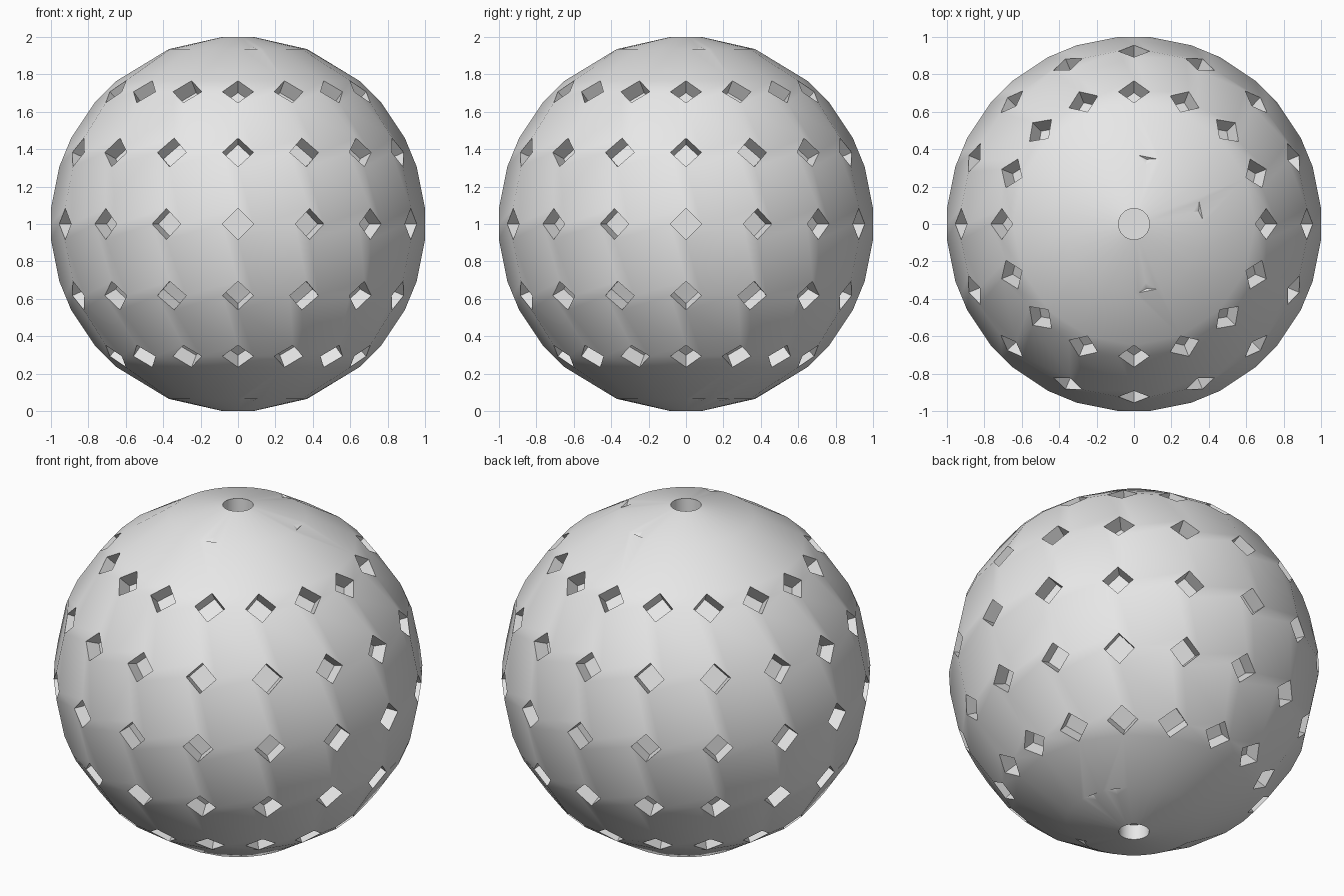
import bpy, bmesh
from math import sin, cos, pi, radians
from mathutils import Vector

cube = bpy.data.objects.get("Cube")
if cube:
    bpy.data.objects.remove(cube, do_unlink=True)

N = 16            # pockets around each row
STEP = 2 * pi / N
HALF = 0.083      # half diagonal of a pocket
DEPTH = 0.09
CENTRE = Vector((0, 0, 1))

bm = bmesh.new()


def vert(p):
    return bm.verts.new(p + CENTRE)


def ring(radius, z, count):
    return [vert(Vector((radius * cos(2 * pi * k / count), radius * sin(2 * pi * k / count), z)))
            for k in range(count)]


def recess(rim, inward):
    """Walls and flat floor behind a closed rim."""
    floor = [bm.verts.new(v.co + inward) for v in rim]
    n = len(rim)
    for a in range(n):
        b = (a + 1) % n
        bm.faces.new((rim[a], rim[b], floor[b], floor[a]))
    bm.faces.new(floor)


# Diamond pockets in five rows; corners run east, north, west, south
E, NO, W, S = range(4)
rows = []
for r in range(-2, 3):
    lat = r * STEP
    row = []
    for i in range(N):
        lon = i * STEP
        out = Vector((cos(lat) * cos(lon), cos(lat) * sin(lon), sin(lat)))
        east = Vector((-sin(lon), cos(lon), 0))
        north = out.cross(east)
        rim = [vert(out + d * HALF) for d in (east, north, -east, -north)]
        recess(rim, -out * DEPTH)
        row.append(rim)
    rows.append(row)

# Eight-sided skin panels between four neighbouring pockets
for low, high in zip(rows, rows[1:]):
    for i in range(N):
        j = (i + 1) % N
        bm.faces.new((low[i][NO], low[i][E], low[j][W], low[j][NO],
                      high[j][S], high[j][W], high[i][E], high[i][S]))

# Caps with a round pocket at each pole
pits = []
for side, row, tip in ((1, rows[-1], NO), (-1, rows[0], S)):
    shoulder = ring(0.37, side * 0.935, 2 * N)
    hole = ring(HALF, side, 2 * N)
    recess(hole, Vector((0, 0, -side * DEPTH)))
    for i in range(N):
        j = (i + 1) % N
        bm.faces.new((row[i][E], row[j][W], row[j][tip], row[i][tip]))
        bm.faces.new((row[i][tip], row[j][tip], shoulder[2 * j],
                      shoulder[2 * i + 1], shoulder[2 * i]))
    for k in range(2 * N):
        m = (k + 1) % (2 * N)
        bm.faces.new((shoulder[k], shoulder[m], hole[m], hole[k]))
    pits += [(shoulder[k], side) for k in ((1, 7, 25) if side > 0 else (1, 3, 25))]

bmesh.ops.recalc_face_normals(bm, faces=bm.faces)

# Small shallow dents on the caps
for v, side in pits:
    made = bmesh.ops.bevel(bm, geom=[v], offset=0.05, segments=1, affect='VERTICES')
    patch = min(made['faces'], key=lambda f: f.calc_area())
    poked = bmesh.ops.poke(bm, faces=[patch])
    for c in poked['verts']:
        c.co.z -= side * 0.014

mesh = bpy.data.meshes.new("pocketed_ball")
bm.to_mesh(mesh)
bm.free()
ball = bpy.data.objects.new("pocketed_ball", mesh)
bpy.context.scene.collection.objects.link(ball)

grey = bpy.data.materials.new("light_grey")
grey.use_nodes = True
colour = (0.8, 0.8, 0.8, 1)
grey.diffuse_color = colour
grey.node_tree.nodes["Principled BSDF"].inputs["Base Color"].default_value = colour
mesh.materials.append(grey)

bpy.ops.object.select_all(action='DESELECT')
ball.select_set(True)
bpy.context.view_layer.objects.active = ball
bpy.ops.object.shade_smooth_by_angle(angle=radians(30))
